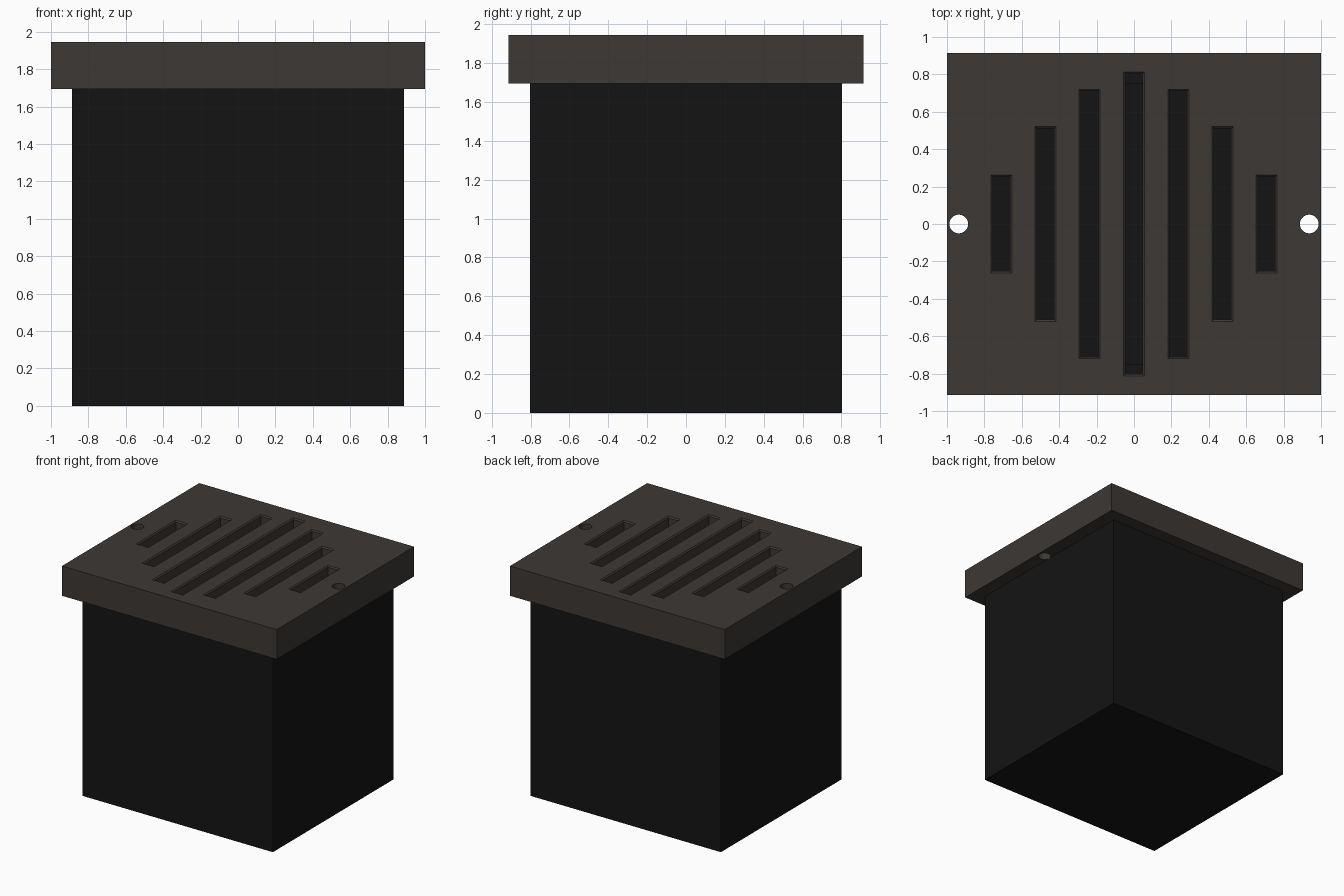
import bpy, bmesh

if "Cube" in bpy.data.objects:
    bpy.data.objects.remove(bpy.data.objects["Cube"])


def material(name, color):
    m = bpy.data.materials.new(name)
    m.diffuse_color = (*color, 1)
    m.use_nodes = True
    m.node_tree.nodes["Principled BSDF"].inputs["Base Color"].default_value = m.diffuse_color
    return m


def make_object(name, bm, mat=None):
    bmesh.ops.recalc_face_normals(bm, faces=bm.faces)
    me = bpy.data.meshes.new(name)
    bm.to_mesh(me)
    bm.free()
    ob = bpy.data.objects.new(name, me)
    bpy.context.collection.objects.link(ob)
    if mat:
        me.materials.append(mat)
    return ob


def add_loft(bm, cx, sections):
    """Closed rectangular solid through (half_x, half_y, z) sections."""
    rings = [[bm.verts.new((cx + sx * hx, sy * hy, z))
              for sx, sy in ((-1, -1), (1, -1), (1, 1), (-1, 1))]
             for hx, hy, z in sections]
    for a, b in zip(rings, rings[1:]):
        for i in range(4):
            j = (i + 1) % 4
            bm.faces.new((a[i], a[j], b[j], b[i]))
    bm.faces.new(rings[0][::-1])
    bm.faces.new(rings[-1])


brown = material("grate_brown", (0.046, 0.040, 0.036))
black = material("box_black", (0.007, 0.007, 0.007))
SEAT, TOP = 1.695, 1.945

# Hollow box, open at the top under the grate
bm = bmesh.new()
add_loft(bm, 0, [(0.835, 0.75, SEAT), (0.835, 0.75, 0.05)])
bmesh.ops.delete(bm, geom=[f for f in bm.faces if min(v.co.z for v in f.verts) > 1],
                 context='FACES_ONLY')
inner = sorted((v for v in bm.verts if v.co.z > 1), key=lambda v: (v.co.x, v.co.y))
outer = {}
for v in inner:
    sx, sy = (1 if v.co.x > 0 else -1), (1 if v.co.y > 0 else -1)
    outer[sx, sy] = (v, bm.verts.new((sx * 0.887, sy * 0.803, SEAT)),
                     bm.verts.new((sx * 0.887, sy * 0.803, 0)))
corners = [outer[k] for k in ((-1, -1), (1, -1), (1, 1), (-1, 1))]
for i in range(4):
    a, b = corners[i], corners[(i + 1) % 4]
    bm.faces.new((a[0], b[0], b[1], a[1]))
    bm.faces.new((a[1], b[1], b[2], a[2]))
bm.faces.new([c[2] for c in corners])
make_object("drain_box", bm, black)

# Grate plate
bm = bmesh.new()
add_loft(bm, 0, [(1, 0.913, SEAT), (1, 0.913, TOP)])
plate = make_object("grate_plate", bm, brown)

# Cutters: seven slots with a small top chamfer, and two screw holes
bm = bmesh.new()
for x, hy in ((0, 0.803), (0.237, 0.71), (0.473, 0.51), (0.709, 0.252)):
    for cx in {x, -x}:
        add_loft(bm, cx, [(0.046, hy, SEAT - 0.1), (0.046, hy, TOP - 0.01),
                          (0.056, hy + 0.01, TOP), (0.056, hy + 0.01, TOP + 0.1)])
n = len(bm.verts)
for s in (-1, 1):
    res = bmesh.ops.create_cone(bm, cap_ends=True, segments=32, radius1=0.05,
                                radius2=0.05, depth=0.6)
    bmesh.ops.translate(bm, verts=res["verts"], vec=(s * 0.937, 0, 1.82))
cutter = make_object("slot_cutter", bm)
cutter.hide_render = True
cutter.hide_set(True)

mod = plate.modifiers.new("slots", 'BOOLEAN')
mod.object = cutter
mod.operation = 'DIFFERENCE'
mod.solver = 'EXACT'
bpy.context.view_layer.objects.active = plate
bpy.ops.object.modifier_apply(modifier=mod.name)
bpy.data.objects.remove(cutter)
